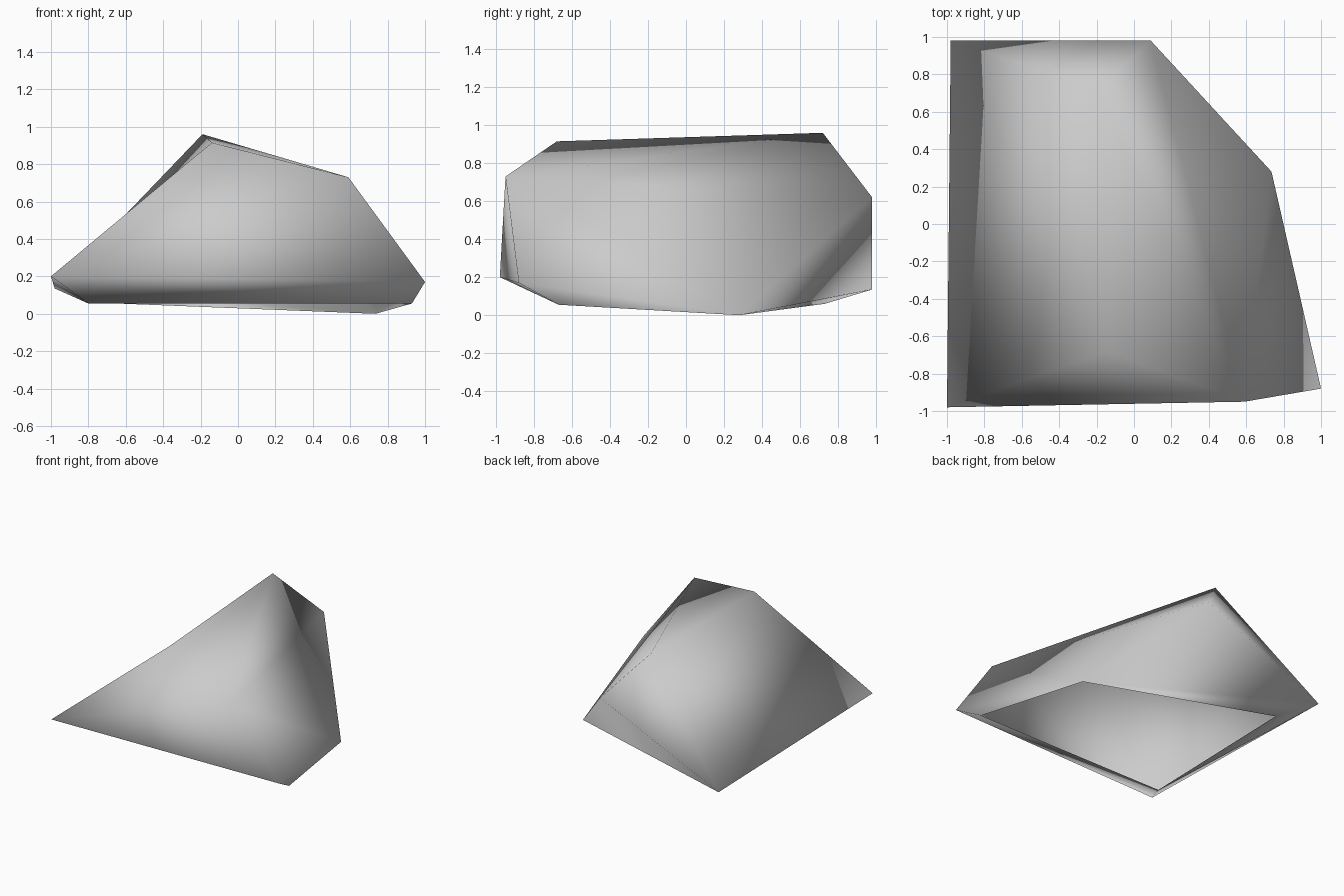
import bpy
import bmesh

cube = bpy.data.objects.get("Cube")
if cube:
    bpy.data.objects.remove(cube, do_unlink=True)

# Stone colour
stone = bpy.data.materials.new("stone_grey")
stone.use_nodes = True
colour = (0.6, 0.6, 0.6, 1)
stone.diffuse_color = colour
stone.node_tree.nodes["Principled BSDF"].inputs["Base Color"].default_value = colour

# Corners of the boulder
corners = {
    "peak": (-0.19, 0.72, 0.96), "ridge_front": (-0.14, -0.68, 0.915),
    "shoulder": (0.59, -0.95, 0.73), "back_top": (0.09, 0.98, 0.62),
    "front_right": (-1.0, -0.98, 0.2), "front_left": (1.0, -0.88, 0.17),
    "back_right": (-0.98, 0.98, 0.135),
    "base_front_right": (-0.8, -0.67, 0.055), "base_front_left": (0.93, -0.67, 0.055),
    "base_back_left": (0.735, 0.28, 0.0), "base_back_right": (-0.77, 0.73, 0.06),
}

# Wrap the corners in a convex skin
bm = bmesh.new()
vert = {name: bm.verts.new(co) for name, co in corners.items()}
bmesh.ops.convex_hull(bm, input=bm.verts)
bmesh.ops.recalc_face_normals(bm, faces=bm.faces)

# Fold the two long sides inward by turning their diagonals
for start, end in (("front_right", "peak"), ("front_left", "back_top")):
    edge = bm.edges.get((vert[start], vert[end]))
    if edge:
        bmesh.ops.rotate_edges(bm, edges=[edge])

# Leave the underside open
base = {v for name, v in vert.items() if name.startswith("base")}
underside = [f for f in bm.faces if base.issuperset(f.verts)]
bmesh.ops.delete(bm, geom=underside, context="FACES")
for face in bm.faces:
    face.smooth = True

mesh = bpy.data.meshes.new("boulder")
bm.to_mesh(mesh)
bm.free()
mesh.materials.append(stone)
boulder = bpy.data.objects.new("boulder", mesh)
bpy.context.collection.objects.link(boulder)
